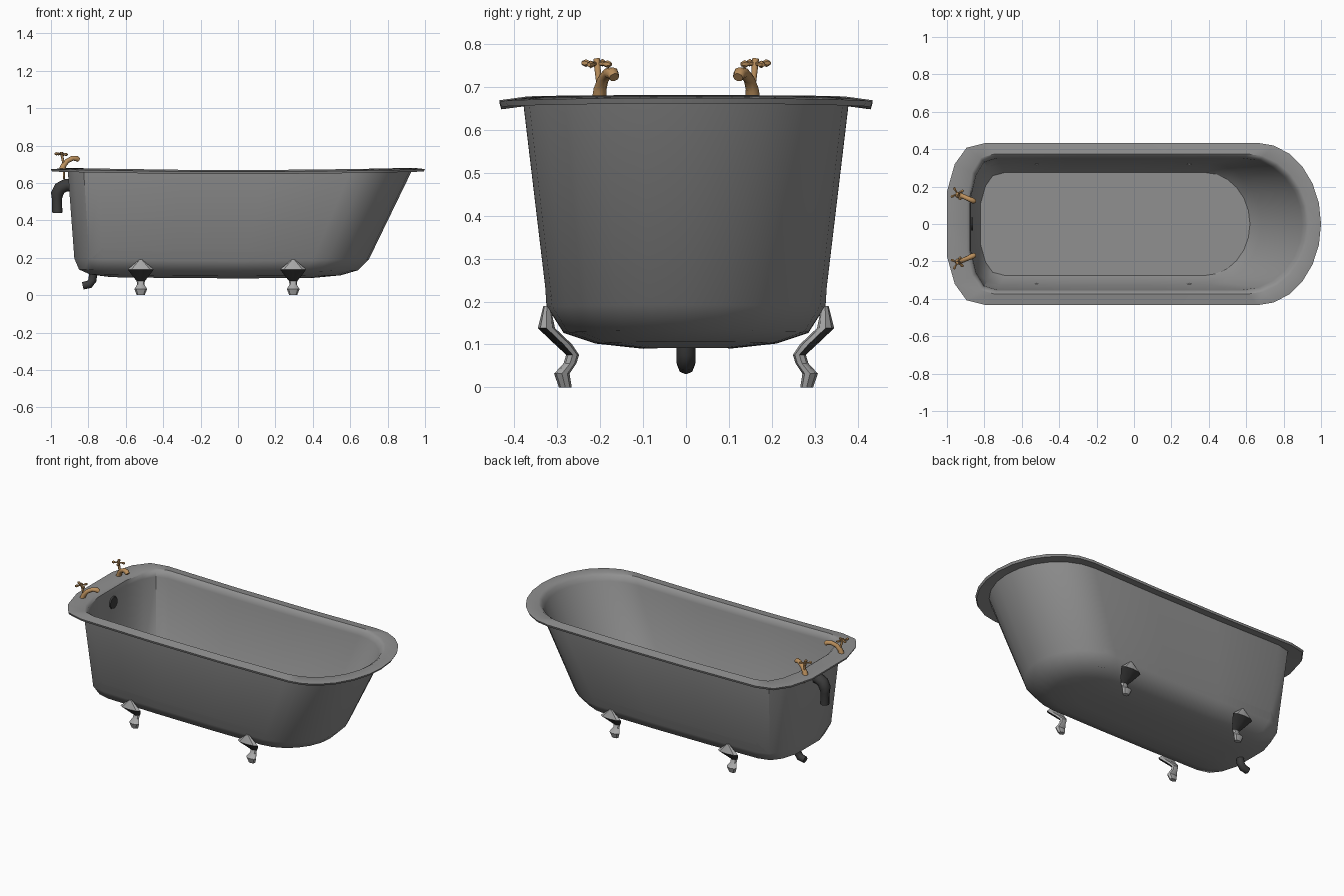
import bpy, bmesh, math
from mathutils import Vector

if "Cube" in bpy.data.objects:
    bpy.data.objects.remove(bpy.data.objects["Cube"])


def material(name, rgb):
    m = bpy.data.materials.new(name)
    m.diffuse_color = (*rgb, 1)
    m.use_nodes = True
    m.node_tree.nodes["Principled BSDF"].inputs["Base Color"].default_value = m.diffuse_color
    return m


ENAMEL = material("grey enamel", (0.28, 0.28, 0.28))
STEEL = material("pale steel", (0.40, 0.40, 0.40))
DARK = material("dark iron", (0.045, 0.045, 0.045))
BRASS = material("brass", (0.50, 0.28, 0.11))


def loft(name, rings, mats, angle=40, pick=None):
    """Skin closed rings of points, cap both ends, smooth by angle."""
    bm = bmesh.new()
    rows = [[bm.verts.new(p) for p in r] for r in rings]
    n = len(rows[0])
    for i in range(len(rows) - 1):
        a, b = rows[i], rows[i + 1]
        for k in range(n):
            j = (k + 1) % n
            bm.faces.new((a[k], a[j], b[j], b[k]))
    bm.faces.new(rows[0][::-1])
    bm.faces.new(rows[-1])
    bmesh.ops.recalc_face_normals(bm, faces=bm.faces)
    if pick:
        for f in bm.faces:
            f.material_index = pick(f)
    me = bpy.data.meshes.new(name)
    bm.to_mesh(me)
    bm.free()
    ob = bpy.data.objects.new(name, me)
    bpy.context.collection.objects.link(ob)
    for m in mats:
        me.materials.append(m)
    bpy.ops.object.select_all(action='DESELECT')
    ob.select_set(True)
    bpy.context.view_layer.objects.active = ob
    bpy.ops.object.shade_smooth_by_angle(angle=math.radians(angle))
    return ob


def tube(name, pts, radii, mat, n=8):
    """Round bar through points with a radius at each point."""
    pts = [Vector(p) for p in pts]
    rings = []
    for i, p in enumerate(pts):
        d = (pts[min(i + 1, len(pts) - 1)] - pts[max(i - 1, 0)]).normalized()
        ref = Vector((0, 1, 0)) if abs(d.y) < 0.8 else Vector((1, 0, 0))
        u = d.cross(ref).normalized()
        v = d.cross(u)
        rings.append([p + radii[i] * (u * math.cos(t) + v * math.sin(t))
                      for t in (2 * math.pi * k / n for k in range(n))])
    return loft(name, rings, [mat], 50)


def outline(xl, xr, hw, cl, cr, z):
    """Tub outline: clipped corners at the tap end, rounded at the other."""
    half = [(xl, 0.4 * hw), (xl + 0.2 * cl, 0.74 * hw),
            (xl + 0.5 * cl, 0.94 * hw), (xl + cl, hw)]
    x0, x1 = xl + cl, xr - cr
    half += [(x0 + (x1 - x0) * t, hw) for t in (0.33, 0.67)]
    for k in range(6):
        a = math.pi / 2 * (1 - k / 6)
        half.append((x1 + cr * math.cos(a), hw * math.sin(a)))
    pts = [(xl, 0)] + half + [(xr, 0)] + [(x, -y) for x, y in reversed(half)]
    return [(x, y, z + 0.014 * x * x) for x, y in pts]


# Tub: floor, inner wall, rolled rim, outer wall, underside
loft("tub", [outline(*r) for r in (
    (-0.82, 0.62, 0.275, 0.13, 0.24, 0.125),
    (-0.85, 0.68, 0.325, 0.13, 0.28, 0.19),
    (-0.872, 0.90, 0.352, 0.14, 0.32, 0.63),
    (-0.878, 0.915, 0.36, 0.14, 0.32, 0.657),
    (-0.895, 0.935, 0.375, 0.15, 0.33, 0.669),
    (-1.0, 1.0, 0.434, 0.21, 0.34, 0.660),
    (-0.995, 0.993, 0.430, 0.21, 0.34, 0.647),
    (-0.91, 0.93, 0.378, 0.17, 0.33, 0.654),
    (-0.875, 0.70, 0.322, 0.16, 0.30, 0.185),
    (-0.85, 0.64, 0.285, 0.15, 0.28, 0.127),
    (-0.79, 0.55, 0.21, 0.15, 0.25, 0.102),
    (-0.68, 0.40, 0.10, 0.10, 0.12, 0.09))], [ENAMEL], 40)

# Feet: sections as y, z, half width, half depth
FOOT = ((0.324, 0.19, 0.008, 0.008), (0.325, 0.138, 0.07, 0.02),
        (0.285, 0.10, 0.042, 0.02), (0.264, 0.076, 0.022, 0.015),
        (0.270, 0.056, 0.020, 0.015), (0.289, 0.032, 0.034, 0.018),
        (0.281, 0.0, 0.021, 0.015))


def knee_colour(f):
    c = f.calc_center_median()
    return int(0.085 < c.z < 0.135 and f.normal.y * c.y > 0 and abs(f.normal.y) > 0.3)


for end, x in (("tap_end", -0.52), ("round_end", 0.295)):
    for side, s in (("front", -1), ("back", 1)):
        loft("foot_" + end + "_" + side,
             [[(x + hx * math.cos(k * math.pi / 4), s * (y + hy * math.sin(k * math.pi / 4)), z)
               for k in range(8)] for y, z, hx, hy in FOOT],
             [STEEL, DARK], 35, knee_colour)

# Taps: spout, stem and cross handle, turned slightly inward
for side, y, s in (("front", -0.202, 1), ("back", 0.156, -1)):
    tube("tap_spout_" + side,
         [(-0.942, y, 0.665), (-0.932, y + s * 0.002, 0.695), (-0.912, y + s * 0.009, 0.718),
          (-0.885, y + s * 0.021, 0.732), (-0.862, y + s * 0.031, 0.731),
          (-0.852, y + s * 0.035, 0.722)],
         [0.018, 0.015, 0.013, 0.013, 0.015, 0.012], BRASS)
    hy = y - s * 0.006
    tube("tap_stem_" + side, [(-0.930, y, 0.62), (-0.932, y, 0.70), (-0.945, hy, 0.765)],
         [0.005, 0.006, 0.008], BRASS)
    for i, a in enumerate((0.5, 0.5 + math.pi / 2)):
        dx, dy = 0.038 * math.cos(a), -s * 0.038 * math.sin(a)
        tube("tap_handle_" + side + "_" + str(i + 1),
             [(-0.945 + t * dx, hy + t * dy, 0.754 - 0.08 * t * dx)
              for t in (-1, -0.75, -0.5, 0.5, 0.75, 1)],
             [0.005, 0.009, 0.005, 0.005, 0.009, 0.005], BRASS, 6)

# Overflow: inner plate and outer bent pipe
tube("overflow_plate", [(-0.875, 0, 0.585), (-0.862, 0, 0.585)], [0.04, 0.036], DARK, 10)
tube("overflow_pipe", [(-0.88, 0, 0.588), (-0.92, 0, 0.588), (-0.952, 0, 0.572),
                       (-0.968, 0, 0.54), (-0.968, 0, 0.515), (-0.966, 0, 0.44)],
     [0.034, 0.034, 0.034, 0.033, 0.027, 0.027], DARK)

# Drain elbow under the floor
tube("drain_pipe", [(-0.775, 0, 0.115), (-0.778, 0, 0.08), (-0.795, 0, 0.058), (-0.83, 0, 0.05)],
     [0.022, 0.022, 0.022, 0.02], DARK)
